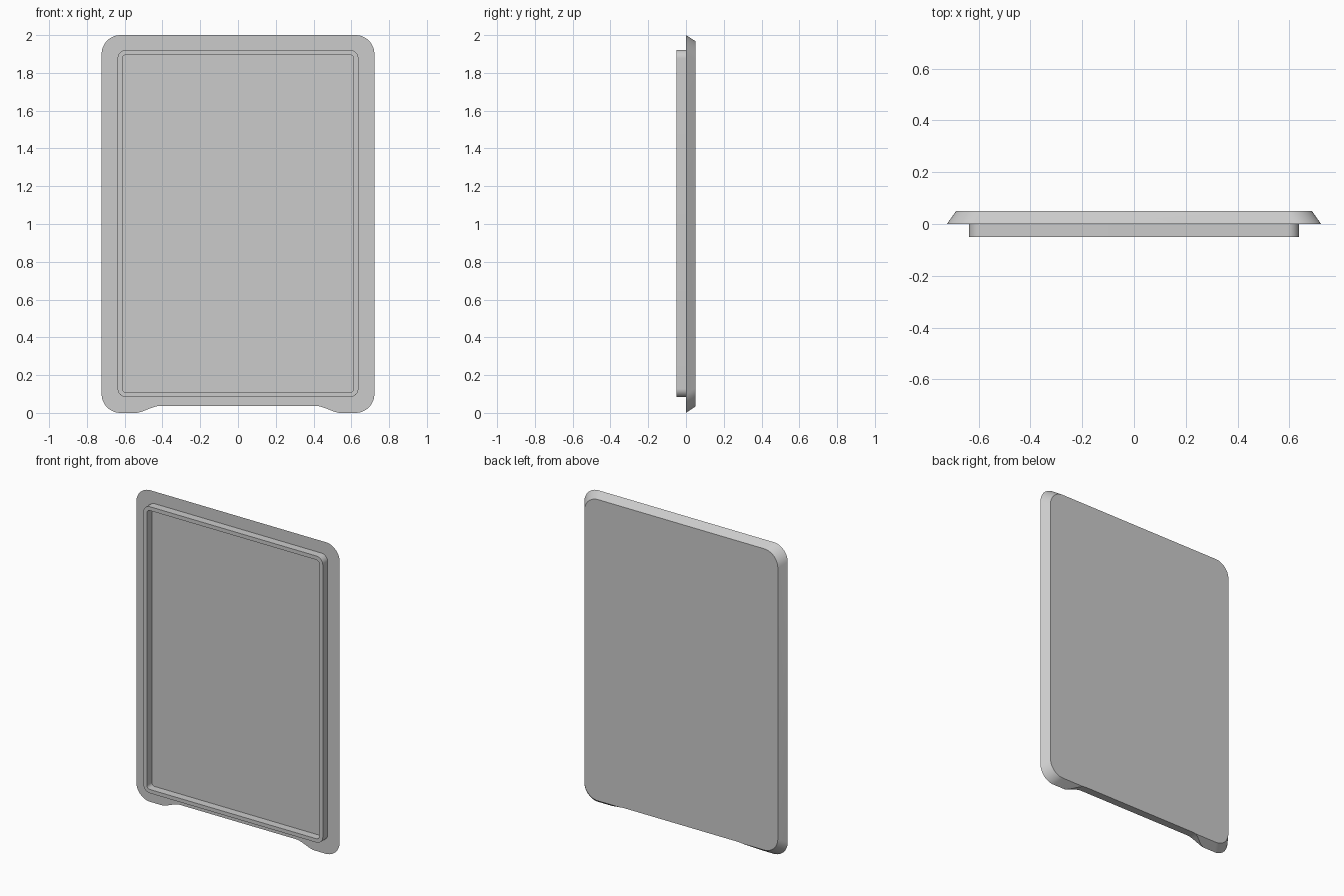
import bpy, bmesh, math

default = bpy.data.objects.get("Cube")
if default:
    bpy.data.objects.remove(default, do_unlink=True)

grey = bpy.data.materials.new("plain grey")
grey.use_nodes = True
GREY = (0.6, 0.6, 0.6, 1)
grey.diffuse_color = GREY
grey.node_tree.nodes["Principled BSDF"].inputs["Base Color"].default_value = GREY


def rounded_rect(half, z0, z1, r, steps=12):
    """Outline of an upright rounded rectangle as (x, z) pairs."""
    corners = [(half - r, z1 - r), (r - half, z1 - r), (r - half, z0 + r), (half - r, z0 + r)]
    pts = []
    for k, (cx, cz) in enumerate(corners):
        for i in range(steps + 1):
            a = math.pi / 2 * (k + i / steps)
            pts.append((cx + r * math.cos(a), cz + r * math.sin(a)))
    return pts


def loft(name, sections, closed=False):
    """Bridge (y, outline) sections; cap the ends, or join last to first."""
    bm = bmesh.new()
    rings = [[bm.verts.new((x, y, z)) for x, z in pts] for y, pts in sections]
    pairs = list(zip(rings, rings[1:]))
    if closed:
        pairs.append((rings[-1], rings[0]))
    else:
        bm.faces.new(rings[0])
        bm.faces.new(rings[-1])
    for a, b in pairs:
        n = len(a)
        for i in range(n):
            j = (i + 1) % n
            bm.faces.new((a[i], a[j], b[j], b[i]))
    bmesh.ops.recalc_face_normals(bm, faces=bm.faces)
    mesh = bpy.data.meshes.new(name)
    bm.to_mesh(mesh)
    bm.free()
    mesh.materials.append(grey)
    obj = bpy.data.objects.new(name, mesh)
    bpy.context.collection.objects.link(obj)
    return obj


def select_only(obj):
    bpy.ops.object.select_all(action="DESELECT")
    obj.select_set(True)
    bpy.context.view_layer.objects.active = obj


# Panel with sloping edges, narrower at the back
panel = loft("panel", [(0, rounded_rect(0.722, 0, 2, 0.1)),
                       (0.05, rounded_rect(0.687, 0.034, 1.968, 0.097))])

# Shallow finger notch along the bottom edge
half_curve = []
for i in range(13):
    t = i / 12
    half_curve.append((0.55 - 0.14 * t, -0.001 + 0.038 * t * t * (3 - 2 * t)))
notch = [(0.55, -0.1)] + half_curve
notch += [(-x, z) for x, z in reversed(notch)]
cutter = loft("notch_cutter", [(-0.1, notch), (0.1, notch)])
cutter.hide_render = True
cut = panel.modifiers.new("notch", "BOOLEAN")
cut.operation = "DIFFERENCE"
cut.solver = "EXACT"
cut.object = cutter
select_only(panel)
bpy.ops.object.modifier_apply(modifier=cut.name)
bpy.data.objects.remove(cutter, do_unlink=True)

# Raised rim on the front face
outer = rounded_rect(0.637, 0.083, 1.922, 0.045)
inner = rounded_rect(0.612, 0.107, 1.897, 0.022)
rim = loft("front_rim", [(0.002, outer), (-0.05, outer), (-0.05, inner), (0.002, inner)], closed=True)

for obj in (panel, rim):
    select_only(obj)
    bpy.ops.object.shade_smooth_by_angle(angle=math.radians(30))
